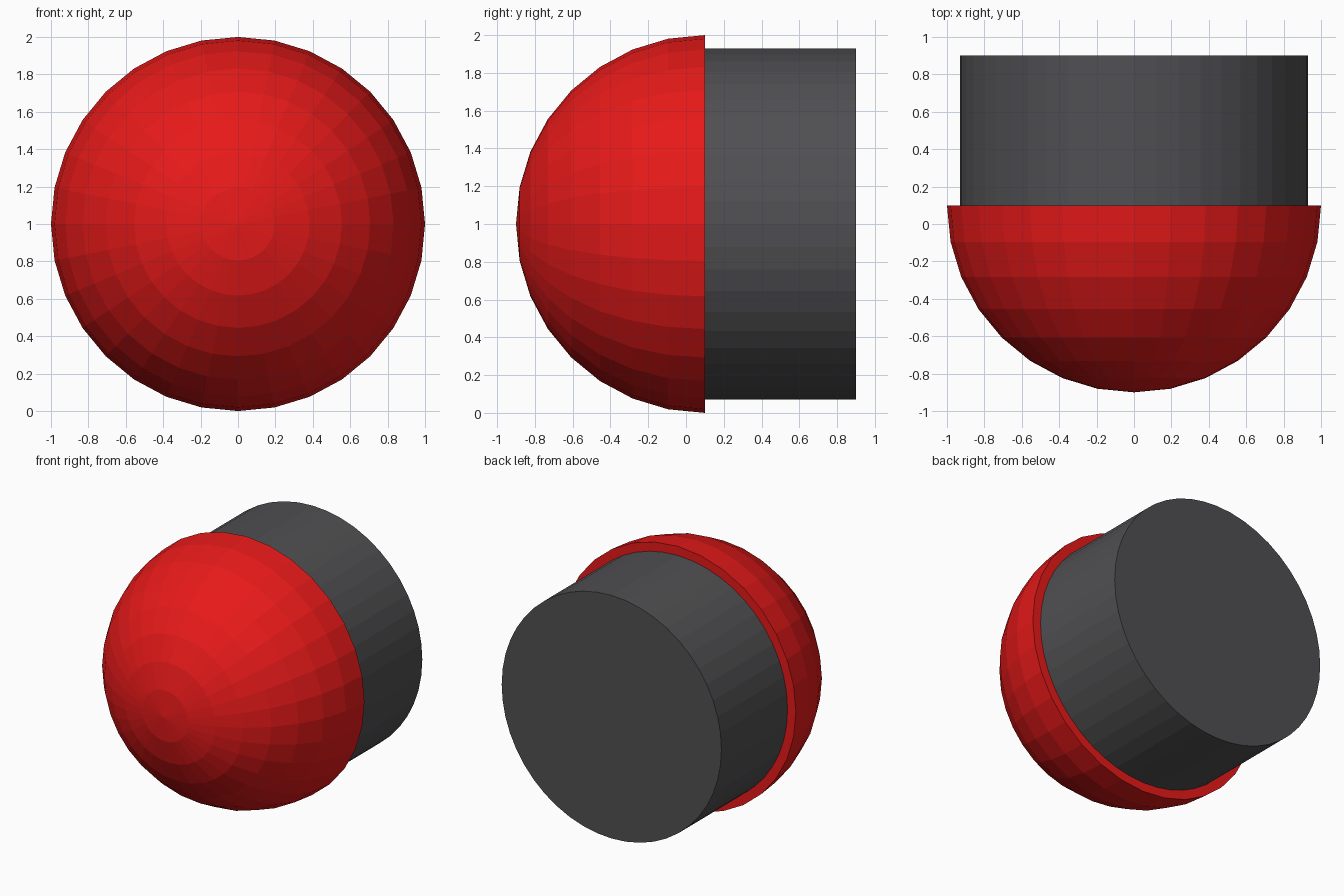
import bpy, bmesh
from math import radians
from mathutils import Matrix, Vector

if "Cube" in bpy.data.objects:
    bpy.data.objects.remove(bpy.data.objects["Cube"])

CENTRE = Vector((0, 0.1, 1))
TO_FRONT = Matrix.Translation(CENTRE) @ Matrix.Rotation(radians(90), 4, 'X')  # local +z -> -y


def finish(name, bm, color):
    bmesh.ops.transform(bm, matrix=TO_FRONT, verts=bm.verts)
    bmesh.ops.recalc_face_normals(bm, faces=bm.faces)
    mesh = bpy.data.meshes.new(name)
    bm.to_mesh(mesh)
    bm.free()
    mat = bpy.data.materials.new(name + "_paint")
    mat.diffuse_color = color
    mat.use_nodes = True
    mat.node_tree.nodes["Principled BSDF"].inputs["Base Color"].default_value = mat.diffuse_color
    mesh.materials.append(mat)
    bpy.context.collection.objects.link(bpy.data.objects.new(name, mesh))


# Red dome: half of a 32 x 16 sphere, closed with a flat back
bm = bmesh.new()
bmesh.ops.create_uvsphere(bm, u_segments=32, v_segments=16, radius=1)
bmesh.ops.delete(bm, geom=[v for v in bm.verts if v.co.z < -0.01], context='VERTS')
bmesh.ops.holes_fill(bm, edges=[e for e in bm.edges if e.is_boundary], sides=0)
finish("dome", bm, (0.8, 0.01, 0.01, 1))

# Dark grey cylindrical base behind the dome
bm = bmesh.new()
bmesh.ops.create_cone(bm, cap_ends=True, segments=48, radius1=0.93, radius2=0.93, depth=0.8,
                      matrix=Matrix.Translation((0, 0, -0.4)))
finish("base", bm, (0.08, 0.08, 0.085, 1))
